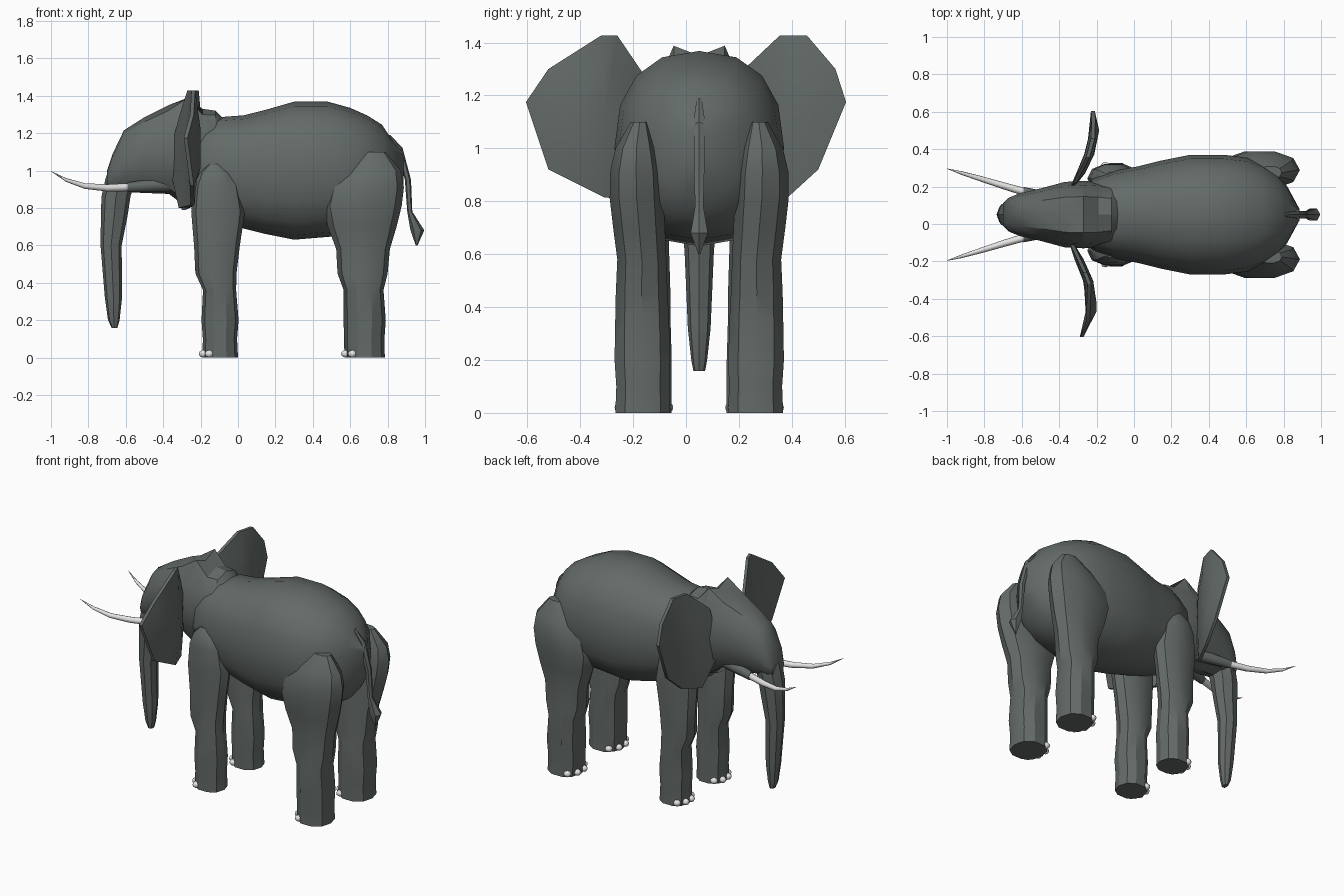
import bpy, bmesh, math
from mathutils import Vector

if "Cube" in bpy.data.objects:
    bpy.data.objects.remove(bpy.data.objects["Cube"], do_unlink=True)

MID = 0.05  # y of the animal's plane of symmetry; it faces -x


def material(name, rgb, rough):
    m = bpy.data.materials.new(name)
    m.use_nodes = True
    m.diffuse_color = (*rgb, 1)
    bsdf = m.node_tree.nodes["Principled BSDF"]
    bsdf.inputs["Base Color"].default_value = (*rgb, 1)
    bsdf.inputs["Roughness"].default_value = rough
    return m


HIDE = material("grey hide", (0.125, 0.145, 0.138), 0.9)
IVORY = material("ivory", (0.78, 0.78, 0.77), 0.6)


def finish(name, bm, mat, angle=32):
    bmesh.ops.recalc_face_normals(bm, faces=bm.faces)
    mesh = bpy.data.meshes.new(name)
    bm.to_mesh(mesh)
    bm.free()
    mesh.materials.append(mat)
    ob = bpy.data.objects.new(name, mesh)
    bpy.context.collection.objects.link(ob)
    bpy.ops.object.select_all(action='DESELECT')
    ob.select_set(True)
    bpy.context.view_layer.objects.active = ob
    bpy.ops.object.shade_smooth_by_angle(angle=math.radians(angle))
    return ob


def oval(n, p):
    """Unit rounded section, first point at the top."""
    out = []
    for i in range(n):
        t = 2 * math.pi * i / n
        s, c = math.sin(t), math.cos(t)
        out.append((math.copysign(abs(s) ** p, s), math.copysign(abs(c) ** p, c)))
    return out


def ring_x(x, z0, z1, half, yc=MID, n=12, p=0.9):
    return [Vector((x, yc + half * u, (z0 + z1) / 2 + (z1 - z0) / 2 * v)) for u, v in oval(n, p)]


def ring_z(z, x0, x1, y0, y1, n=10, p=0.9):
    return [Vector(((x0 + x1) / 2 - (x1 - x0) / 2 * v, (y0 + y1) / 2 + (y1 - y0) / 2 * u, z))
            for u, v in oval(n, p)]


def loft(rings):
    bm = bmesh.new()
    vs = [[bm.verts.new(c) for c in r] for r in rings]
    n = len(vs[0])
    for a, b in zip(vs, vs[1:]):
        for i in range(n):
            j = (i + 1) % n
            bm.faces.new((a[i], a[j], b[j], b[i]))
    bm.faces.new(vs[0])
    bm.faces.new(vs[-1])
    return bm


# Barrel body: x, bottom, top, half width
body = [(-.29, .86, 1.12, .12), (-.22, .77, 1.24, .19), (-.1, .73, 1.285, .235),
        (.03, .69, 1.295, .26), (.15, .66, 1.325, .29), (.3, .63, 1.368, .32),
        (.48, .645, 1.368, .32), (.6, .655, 1.335, .305), (.69, .68, 1.295, .27),
        (.77, .73, 1.245, .215), (.82, .80, 1.17, .15), (.885, .92, 1.10, .03)]
finish("body", loft([ring_x(*s, n=16, p=0.86) for s in body]), HIDE)

# Head with a twin-domed crest
head = [(-.08, .98, 1.28, .13), (-.12, .92, 1.32, .16), (-.19, .82, 1.33, .175),
        (-.27, .80, 1.38, .18), (-.37, .875, 1.35, .175), (-.5, .88, 1.285, .14),
        (-.61, .885, 1.215, .115), (-.67, .89, 1.09, .09), (-.70, .90, 1.0, .06)]
bm = loft([ring_x(*s) for s in head])
for v in bm.verts:
    if abs(v.co.x + .27) < .01 and v.co.z > 1.3:
        v.co.z = 1.35 if abs(v.co.y - MID) < .02 else 1.388
finish("head", bm, HIDE)

# Trunk: z, front x, back x, half width
trunk = [(1.06, -.675, -.57, .07), (.95, -.71, -.55, .08), (.86, -.73, -.575, .075),
         (.76, -.733, -.59, .066), (.6, -.735, -.622, .055), (.32, -.712, -.62, .043),
         (.2, -.695, -.633, .03), (.158, -.675, -.645, .022)]
finish("trunk", loft([ring_z(z, a, b, MID - h, MID + h, n=8) for z, a, b, h in trunk]), HIDE)

# Tail with its tuft
tail = [(1.19, .785, .815, .01), (1.12, .845, .88, .022), (.95, .892, .925, .023),
        (.78, .905, .932, .018), (.68, .922, .996, .037), (.6, .95, .96, .004)]
finish("tail", loft([ring_z(z, a, b, MID - h, MID + h, n=6) for z, a, b, h in tail]), HIDE)

# Legs: z, front x, back x, inner and outer distance from the midline
front_leg = [(0, -.19, .0, .1, .28), (.1, -.188, -.005, .1, .278), (.2, -.195, .003, .1, .28),
             (.36, -.187, -.01, .105, .275), (.45, -.228, -.008, .105, .275),
             (.6, -.235, .01, .11, .27), (.78, -.25, .037, .11, .275), (.92, -.235, .01, .12, .272),
             (.99, -.205, -.03, .14, .26), (1.035, -.155, -.085, .17, .23)]
hind_leg = [(0, .57, .785, .105, .322), (.1, .566, .783, .108, .318), (.2, .565, .79, .105, .325),
            (.36, .565, .778, .11, .322), (.45, .532, .80, .115, .32), (.58, .525, .812, .12, .314),
            (.7, .48, .848, .125, .33), (.81, .455, .875, .13, .343), (.91, .48, .887, .135, .342),
            (1.0, .565, .87, .155, .32), (1.1, .67, .79, .19, .26)]
for side, s in (("left", 1), ("right", -1)):
    for part, rows in (("front", front_leg), ("hind", hind_leg)):
        rings = [ring_z(z, a, b, MID + s * i, MID + s * o) for z, a, b, i, o in rows]
        finish(f"{part}_leg_{side}", loft(rings), HIDE)

        # Toenails fanned round the front of the foot
        _, a, b, i, o = rows[0]
        bm = bmesh.new()
        for deg in (-52, -18, 18, 52):
            t = math.radians(deg)
            made = bmesh.ops.create_uvsphere(bm, u_segments=8, v_segments=6, radius=1)
            pos = Vector(((a + b) / 2 - (b - a) / 2 * math.cos(t),
                          MID + s * (i + o) / 2 + (o - i) / 2 * math.sin(t), .02))
            bmesh.ops.scale(bm, vec=(.024, .021, .02), verts=made["verts"])
            bmesh.ops.translate(bm, vec=pos, verts=made["verts"])
        finish(f"{part}_toenails_{side}", bm, IVORY, 60)

    # Tusk and its socket: x, height, radius, distance from the midline
    socket = [(-.33, .93, .045, .05), (-.45, .92, .036, .085), (-.59, .91, .026, .122)]
    tusk = [(-.57, .911, .022, .117), (-.7, .907, .019, .155), (-.82, .917, .015, .192),
            (-.92, .95, .010, .222), (-1.0, .996, .001, .246)]
    for name, rows, mat in (("tusk_socket", socket, HIDE), ("tusk", tusk, IVORY)):
        rings = [ring_x(x, z - r, z + r, r, MID + s * d, 8, 1) for x, z, r, d in rows]
        finish(f"{name}_{side}", loft(rings), mat, 50)


def bend(y, curve):
    """x of the ear sheet at a given y, between the curve's points."""
    for (y0, x0), (y1, x1) in zip(curve, curve[1:]):
        if y <= y1:
            return x0 + (x1 - x0) * max(0, (y - y0) / (y1 - y0))
    return curve[-1][1]


def ear(name, outline, curve):
    """Thin curved sheet, thickest in the middle and fine at the rim."""
    bm = bmesh.new()
    n = len(outline)
    cy, cz = sum(p[0] for p in outline) / n, sum(p[1] for p in outline) / n

    def layer(f, thick):
        return [bm.verts.new((bend(cy + (y - cy) * f, curve) + thick, cy + (y - cy) * f, cz + (z - cz) * f))
                for y, z in outline]

    faces = []
    for d in (-1, 1):
        rim, mid = layer(1, d * .010), layer(.55, d * .024)
        hub = bm.verts.new((bend(cy, curve) + d * .027, cy, cz))
        for i in range(n):
            j = (i + 1) % n
            bm.faces.new((rim[i], rim[j], mid[j], mid[i]))
            bm.faces.new((mid[i], mid[j], hub))
        faces.append(rim)
    front, back = faces
    for i in range(n):
        j = (i + 1) % n
        bm.faces.new((front[i], front[j], back[j], back[i]))
    finish(name, bm, HIDE)


# Ears, posed a little differently on each side: rim as (y, z), sheet bend as (y, x)
ear("ear_right",
    [(-.26, 1.427), (-.32, 1.427), (-.52, 1.30), (-.605, 1.175), (-.52, .92), (-.31, .815),
     (-.16, .80), (-.09, .95), (-.09, 1.15), (-.16, 1.28)],
    [(-.605, -.28), (-.46, -.222), (-.35, -.228), (-.25, -.265), (-.09, -.34)])
ear("ear_left",
    [(.355, 1.427), (.457, 1.427), (.565, 1.30), (.605, 1.175), (.50, .92), (.385, .815),
     (.26, .79), (.19, .95), (.19, 1.15), (.22, 1.30)],
    [(.19, -.335), (.26, -.29), (.37, -.24), (.5, -.21), (.605, -.22)])
